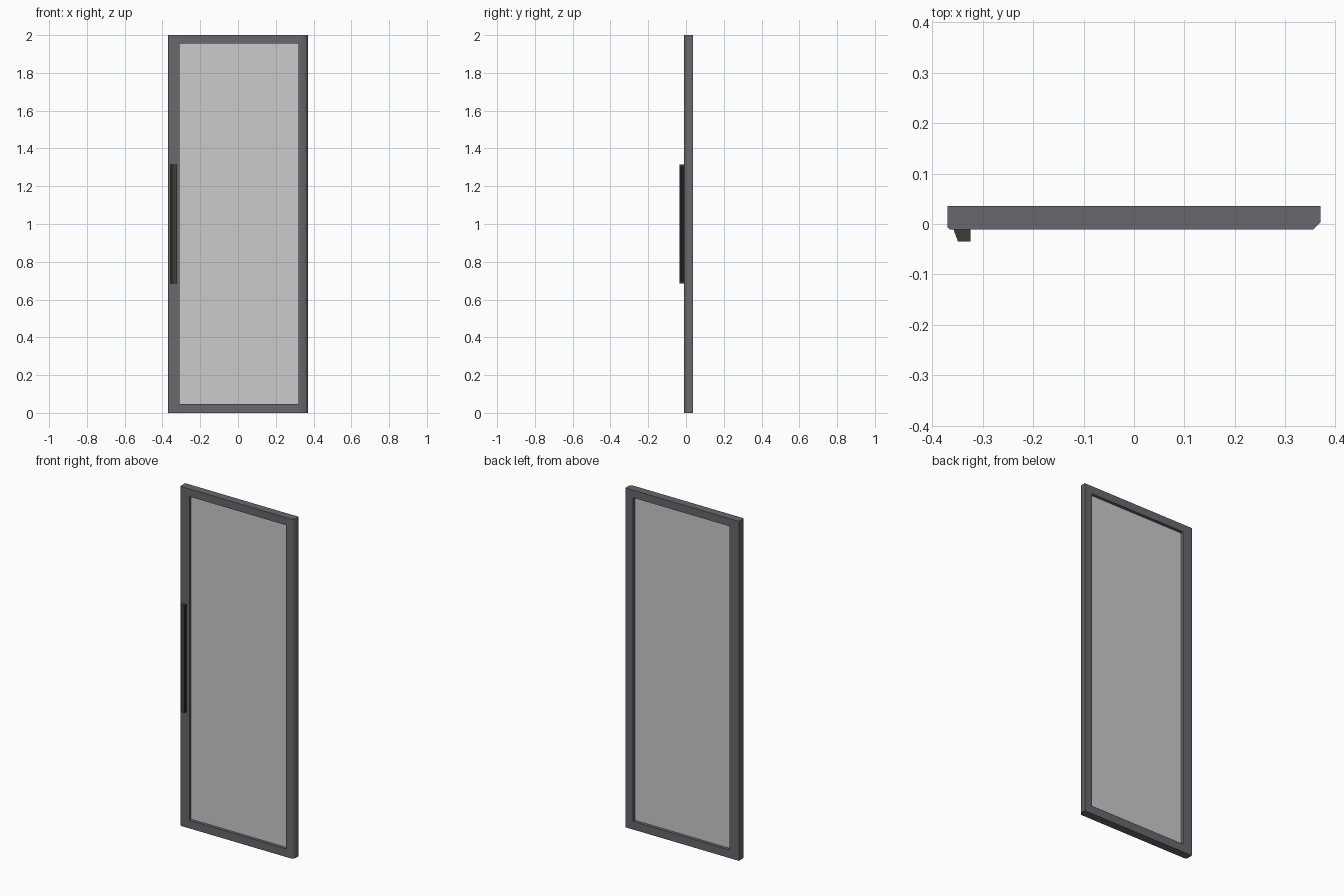
import bpy, bmesh, math

if "Cube" in bpy.data.objects:
    bpy.data.objects.remove(bpy.data.objects["Cube"])


def material(name, color):
    m = bpy.data.materials.new(name)
    m.diffuse_color = color
    m.use_nodes = True
    m.node_tree.nodes["Principled BSDF"].inputs["Base Color"].default_value = m.diffuse_color
    return m


FRAME = material("frame_grey", (0.14, 0.14, 0.155, 1))
BLACK = material("handle_black", (0.045, 0.045, 0.04, 1))
DARK = material("handle_recess_black", (0.012, 0.012, 0.012, 1))
GLASS = material("pale_glass", (0.55, 0.55, 0.55, 1))


def prism(name, profile, z0, z1, mat, smooth=False):
    """Extrude an xy profile from z0 to z1."""
    bm = bmesh.new()
    face = bm.faces.new([bm.verts.new((x, y, z0)) for x, y in profile])
    ext = bmesh.ops.extrude_face_region(bm, geom=[face])
    verts = [v for v in ext["geom"] if isinstance(v, bmesh.types.BMVert)]
    bmesh.ops.translate(bm, verts=verts, vec=(0, 0, z1 - z0))
    bmesh.ops.recalc_face_normals(bm, faces=bm.faces)
    if smooth:
        # Soften the chamfer edges, keep right angles sharp
        for f in bm.faces:
            f.smooth = True
        for e in bm.edges:
            e.smooth = e.calc_face_angle(0) < math.radians(50)
    me = bpy.data.meshes.new(name)
    bm.to_mesh(me)
    bm.free()
    me.materials.append(mat)
    ob = bpy.data.objects.new(name, me)
    bpy.context.collection.objects.link(ob)
    return ob


def rect(x0, x1, y0, y1):
    return [(x0, y0), (x1, y0), (x1, y1), (x0, y1)]


F, B = -0.011, 0.036          # front and back planes of the frame
LEFT, RIGHT = -0.31, 0.32     # sides of the opening
BOTTOM, TOP = 0.048, 1.955

# Stiles with chamfered front outer edges
prism("left_stile", [(-0.37, -0.006), (-0.365, F), (LEFT, F), (LEFT, B), (-0.37, B)],
      0, 2, FRAME, True)
prism("right_stile", [(RIGHT, F), (0.355, F), (0.37, 0.004), (0.37, B), (RIGHT, B)],
      0, 2, FRAME, True)

# Rails
for name, z0, z1 in (("bottom_rail", 0, BOTTOM), ("top_rail", TOP, 2)):
    prism(name, rect(LEFT, RIGHT, F, B), z0, z1, FRAME)

# Glass pane set back from both faces
prism("glass_pane", rect(LEFT, RIGHT, 0.006, 0.018), BOTTOM, TOP, GLASS)

# Handle: slanted grip with end caps and a dark finger recess on its inner side
cap = [(-0.358, F), (-0.349, -0.035), (-0.324, -0.035), (-0.324, F)]
grip = [(-0.358, F), (-0.349, -0.035), (-0.324, -0.035), (-0.324, -0.032),
        (-0.33, -0.032), (-0.33, F)]
prism("handle_grip", grip, 0.693, 1.307, BLACK)
prism("handle_recess", rect(-0.33, -0.328, -0.032, F), 0.693, 1.307, DARK)
for name, z0 in (("handle_lower_cap", 0.685), ("handle_upper_cap", 1.307)):
    prism(name, cap, z0, z0 + 0.008, BLACK)
